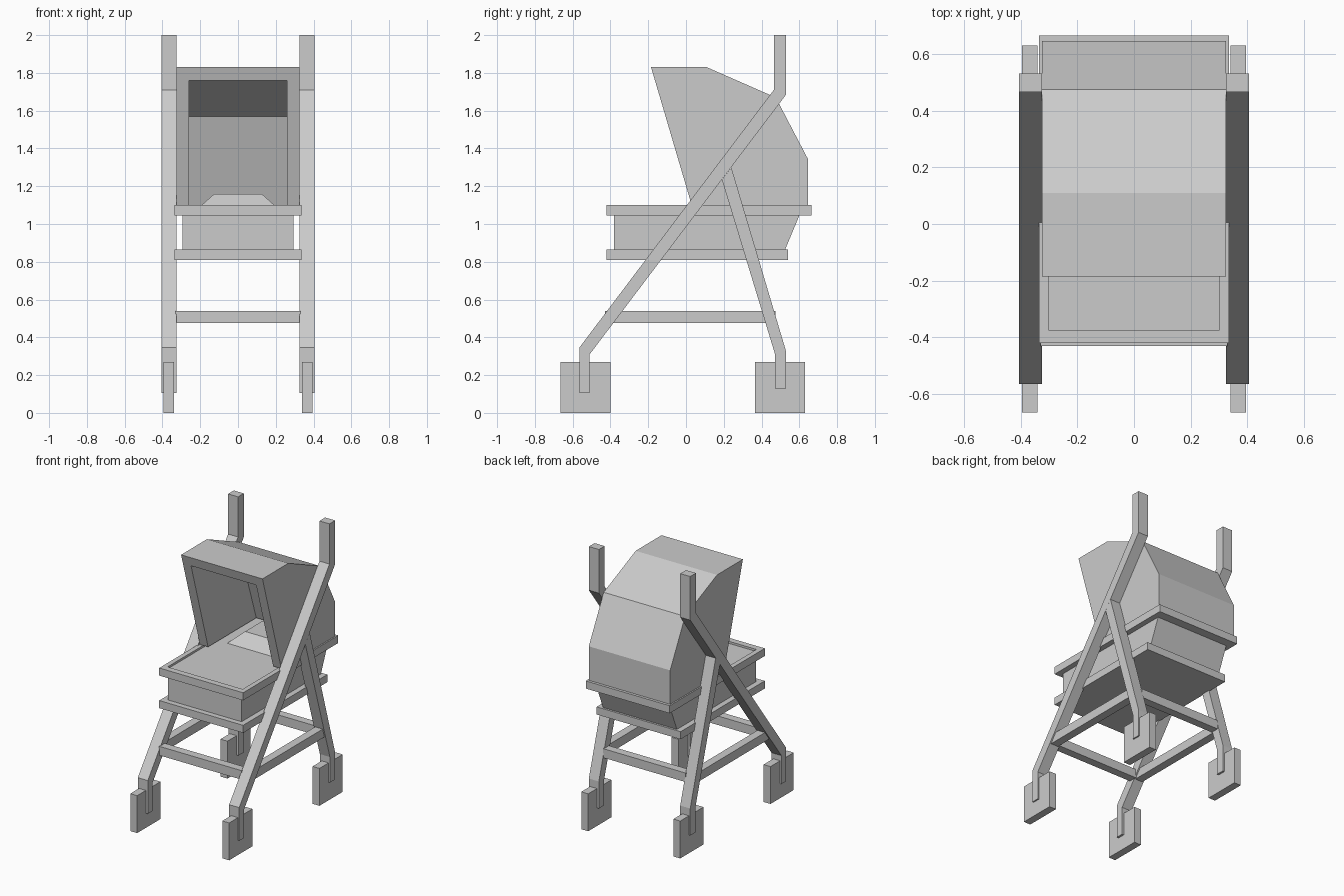
import bpy
import bmesh

cube = bpy.data.objects.get("Cube")
if cube:
    bpy.data.objects.remove(cube, do_unlink=True)

grey = bpy.data.materials.new("plain grey")
grey.use_nodes = True
COLOUR = (0.6, 0.6, 0.6, 1)
grey.diffuse_color = COLOUR
grey.node_tree.nodes["Principled BSDF"].inputs["Base Color"].default_value = COLOUR


def finish(name, bm):
    bmesh.ops.recalc_face_normals(bm, faces=bm.faces[:])
    mesh = bpy.data.meshes.new(name)
    bm.to_mesh(mesh)
    bm.free()
    mesh.materials.append(grey)
    obj = bpy.data.objects.new(name, mesh)
    bpy.context.scene.collection.objects.link(obj)
    return obj


def prism(name, profile, x0, x1):
    """Extrude a (y, z) side profile from x0 to x1."""
    bm = bmesh.new()
    face = bm.faces.new([bm.verts.new((x0, y, z)) for y, z in profile])
    new = bmesh.ops.extrude_face_region(bm, geom=[face])["geom"]
    verts = [v for v in new if isinstance(v, bmesh.types.BMVert)]
    bmesh.ops.translate(bm, verts=verts, vec=(x1 - x0, 0, 0))
    return finish(name, bm)


def box(name, x0, x1, y0, y1, z0, z1):
    return prism(name, [(y0, z0), (y1, z0), (y1, z1), (y0, z1)], x0, x1)


def cut(target, cutter):
    mod = target.modifiers.new("hollow", "BOOLEAN")
    mod.operation = "DIFFERENCE"
    mod.solver = "EXACT"
    mod.object = cutter
    cutter.hide_render = True
    cutter.hide_viewport = True
    cutter.display_type = "WIRE"


# Frame legs, blocky wheels and side bars on both sides
long_leg = [(-0.565, 0.105), (-0.565, 0.345), (0.465, 1.71), (0.465, 2.0),
            (0.53, 2.0), (0.53, 1.685), (-0.51, 0.31), (-0.51, 0.105)]
rear_leg = [(0.19, 1.235), (0.24, 1.30), (0.53, 0.325),
            (0.53, 0.13), (0.47, 0.13), (0.47, 0.315)]
for side, s in (("left", 1), ("right", -1)):
    prism(f"{side}_long_leg_and_handle", long_leg, s * 0.325, s * 0.405)
    prism(f"{side}_rear_leg", rear_leg, s * 0.325, s * 0.405)
    box(f"{side}_front_wheel", s * 0.34, s * 0.395, -0.665, -0.40, 0, 0.27)
    box(f"{side}_rear_wheel", s * 0.34, s * 0.395, 0.365, 0.63, 0, 0.27)
    box(f"{side}_side_bar", s * 0.335, s * 0.395, -0.40, 0.43, 0.475, 0.54)

# Cross bars
box("front_cross_bar", -0.33, 0.33, -0.43, -0.37, 0.475, 0.54)
box("rear_cross_bar", -0.33, 0.33, 0.415, 0.475, 0.475, 0.54)

# Carrying basket
box("basket_base", -0.335, 0.335, -0.42, 0.54, 0.81, 0.865)
prism("basket_body", [(-0.38, 0.865), (0.525, 0.865), (0.60, 1.045), (-0.38, 1.045)],
      -0.295, 0.295)
rim = box("basket_rim", -0.335, 0.335, -0.42, 0.665, 1.045, 1.10)
cut(rim, box("rim_recess_cutter", -0.30, 0.30, -0.375, 0.62, 1.085, 1.2))

# Hollow hood, open at the front
hood = prism("hood", [(0.03, 1.10), (-0.185, 1.83), (0.11, 1.83), (0.475, 1.67),
                      (0.645, 1.345), (0.645, 1.10)], -0.325, 0.325)
cut(hood, prism("hood_cutter", [(-0.2, 1.0), (-0.3, 1.76), (0.09, 1.76),
                                (0.425, 1.57), (0.58, 1.10), (0.61, 1.0)], -0.26, 0.26))

# Pillow with bevelled sides
bm = bmesh.new()
bmesh.ops.create_cube(bm, size=1)
for v in bm.verts:
    top = v.co.z > 0
    v.co.x *= 0.25 if top else 0.43
    v.co.y = 0.36 + v.co.y * (0.20 if top else 0.38)
    v.co.z = 1.16 if top else 1.08
finish("pillow", bm)
